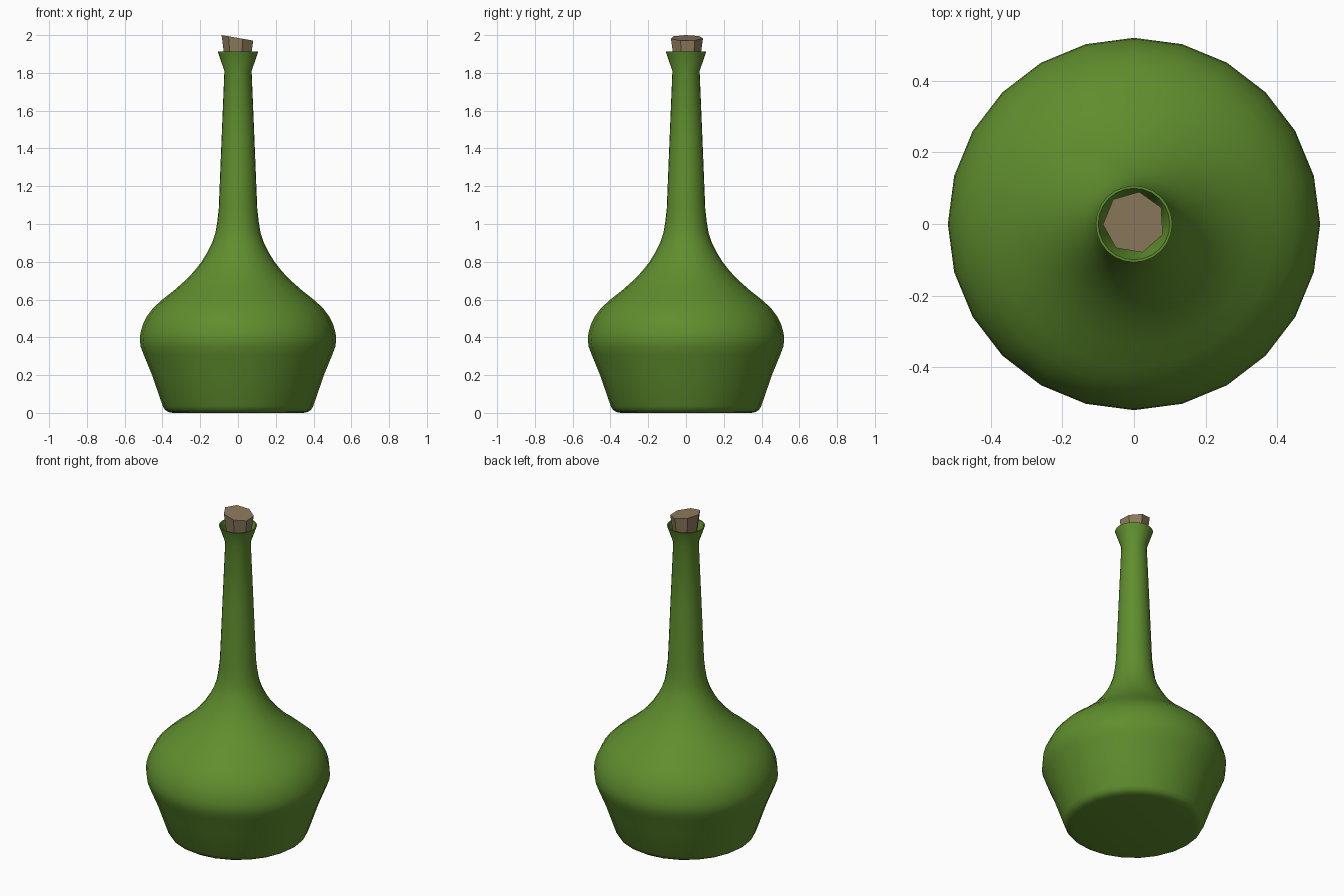
import bpy, bmesh, math

if "Cube" in bpy.data.objects:
    bpy.data.objects.remove(bpy.data.objects["Cube"])


def make_object(name, bm, color):
    bmesh.ops.recalc_face_normals(bm, faces=bm.faces)
    me = bpy.data.meshes.new(name)
    bm.to_mesh(me)
    bm.free()
    ob = bpy.data.objects.new(name, me)
    bpy.context.collection.objects.link(ob)
    mat = bpy.data.materials.new(name + "_color")
    mat.diffuse_color = color
    mat.use_nodes = True
    mat.node_tree.nodes["Principled BSDF"].inputs["Base Color"].default_value = mat.diffuse_color
    me.materials.append(mat)
    return ob


def loft(profile, n, phase=0.0, offset_y=0.0):
    """Stack rings of (radius, z), join them and cap both ends."""
    bm = bmesh.new()
    rings = []
    for r, z in profile:
        rings.append([bm.verts.new((r * math.cos(phase + math.tau * i / n),
                                    r * math.sin(phase + math.tau * i / n) + offset_y, z))
                      for i in range(n)])
    for a, b in zip(rings, rings[1:]):
        for i in range(n):
            j = (i + 1) % n
            bm.faces.new((a[i], a[j], b[j], b[i]))
    bm.faces.new(rings[0][::-1])
    bm.faces.new(rings[-1])
    return bm, rings


# Bottle: outer wall, flared lip, then the inside of the mouth
profile = [
    (0.345, 0.0), (0.37, 0.005), (0.387, 0.016), (0.398, 0.035),
    (0.455, 0.20), (0.50, 0.31), (0.515, 0.35), (0.52, 0.385), (0.517, 0.42),
    (0.505, 0.465), (0.483, 0.51), (0.45, 0.555), (0.40, 0.60), (0.337, 0.65),
    (0.28, 0.70), (0.232, 0.75), (0.193, 0.80), (0.162, 0.85), (0.137, 0.90),
    (0.12, 0.95), (0.11, 1.01), (0.102, 1.08), (0.087, 1.45), (0.072, 1.81),
    (0.107, 1.912), (0.10, 1.912), (0.064, 1.81), (0.064, 1.76),
]
bm, _ = loft(profile, 24)
bottle = make_object("bottle", bm, (0.115, 0.27, 0.027, 1))
bpy.context.view_layer.objects.active = bottle
bottle.select_set(True)
bpy.ops.object.shade_smooth_by_angle(angle=math.radians(40))

# Cork: seven-sided tapered plug with a slanted top
bm, rings = loft([(0.06, 1.79), (0.087, 1.985)], 7, math.radians(80.5), 0.004)
for v in rings[-1]:
    v.co.z -= 0.175 * v.co.x
make_object("cork", bm, (0.27, 0.20, 0.11, 1))
